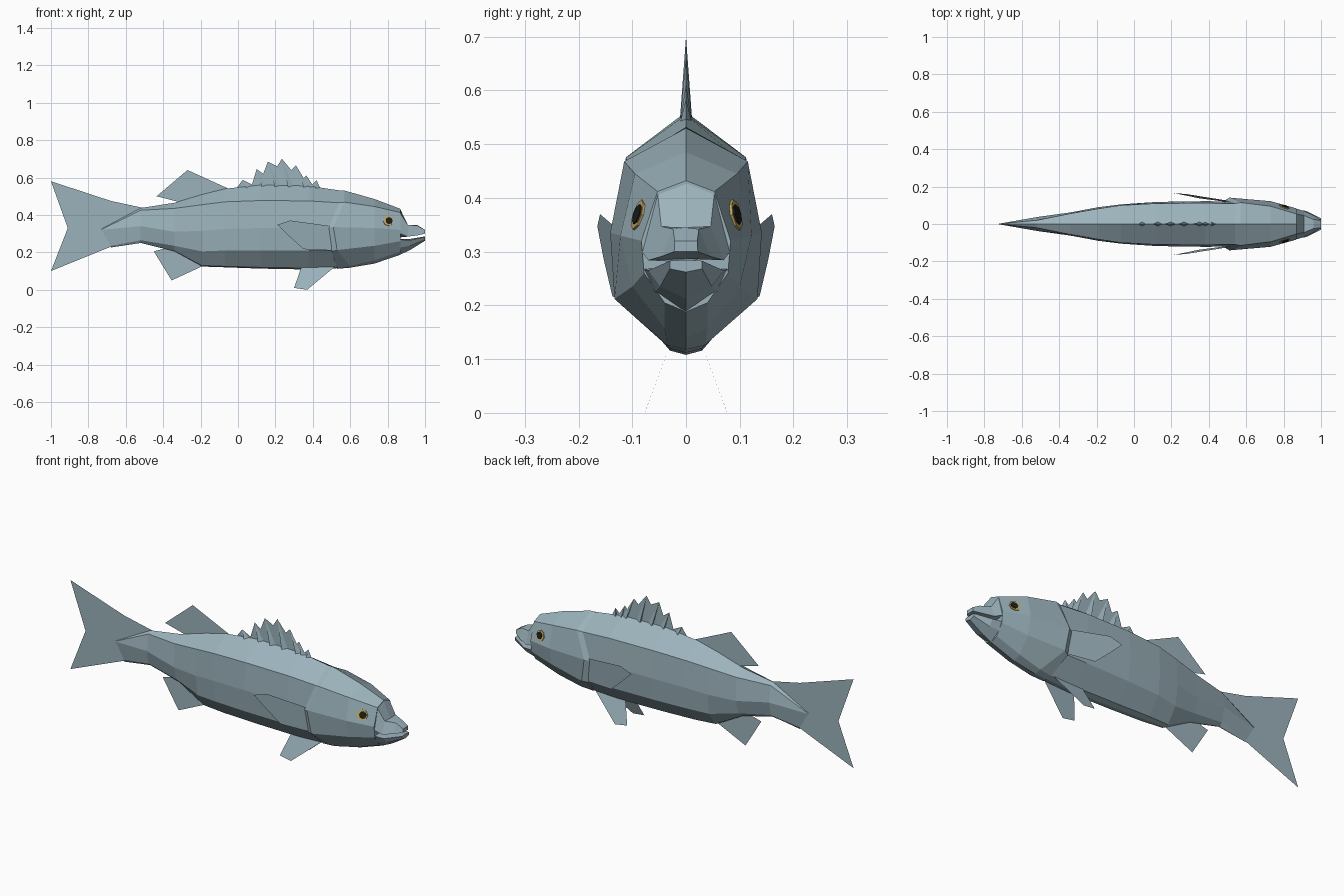
import bpy, bmesh
from mathutils import Vector
from mathutils.bvhtree import BVHTree

if "Cube" in bpy.data.objects:
    bpy.data.objects.remove(bpy.data.objects["Cube"])


def material(name, rgb):
    m = bpy.data.materials.new(name)
    m.diffuse_color = (*rgb, 1)
    m.use_nodes = True
    m.node_tree.nodes["Principled BSDF"].inputs["Base Color"].default_value = m.diffuse_color
    return m


SCALE = material("blue grey scales", (0.33, 0.45, 0.50))
GOLD = material("gold iris", (0.55, 0.41, 0.13))
BLACK = material("black pupil", (0.012, 0.012, 0.012))


def finish(name, bm, mat):
    bmesh.ops.remove_doubles(bm, verts=bm.verts, dist=0.0005)
    bmesh.ops.recalc_face_normals(bm, faces=bm.faces)
    me = bpy.data.meshes.new(name)
    bm.to_mesh(me)
    bm.free()
    me.materials.append(mat)
    ob = bpy.data.objects.new(name, me)
    bpy.context.collection.objects.link(ob)
    return ob


def loft(name, halves, mat=SCALE):
    """Skin half rings (top centre to bottom centre), mirrored in y."""
    bm = bmesh.new()
    rings = []
    for half in halves:
        full = list(half) + [(x, -y, z) for x, y, z in half[-2:0:-1]]
        rings.append([bm.verts.new(p) for p in full])
    n = len(rings[0])
    for a, b in zip(rings, rings[1:]):
        for i in range(n):
            j = (i + 1) % n
            bm.faces.new((a[i], a[j], b[j], b[i]))
    bm.faces.new(rings[0])
    bm.faces.new(rings[-1][::-1])
    return finish(name, bm, mat)


def section(x, *yz):
    return [(x, y, z) for y, z in yz]


def sheet(name, pts, mat=SCALE):
    bm = bmesh.new()
    bm.faces.new([bm.verts.new(p) for p in pts])
    return finish(name, bm, mat)


def flat_fin(name, xz):
    return sheet(name, [(x, 0, z) for x, z in xz])


# Body: tail tip to gills
tail_tip = [(-.73, 0, .325), (-.73, 0, .322), (-.73, 0, .32),
            (-.68, 0, .235), (-.68, 0, .23), (-.68, 0, .226)]
loft("body", [
    tail_tip,
    section(-.52, (0, .437), (.02, .425), (.037, .34), (.018, .265), (.006, .252), (0, .25)),
    section(-.34, (0, .465), (.056, .435), (.062, .31), (.04, .235), (.012, .21), (0, .206)),
    section(-.19, (0, .51), (.082, .455), (.09, .315), (.075, .205), (.02, .13), (0, .124)),
    section(-.07, (0, .54), (.1, .47), (.105, .325), (.095, .21), (.028, .125), (0, .12)),
    section(.12, (0, .56), (.11, .477), (.118, .33), (.105, .21), (.03, .12), (0, .113)),
    section(.38, (0, .555), (.112, .475), (.122, .33), (.11, .21), (.03, .116), (0, .108)),
    section(.57, (0, .527), (.108, .463), (.12, .33), (.11, .21), (.03, .125), (0, .117)),
])

# Head with a raised gill cover at its rear edge
gill_back = [(.54, 0, .532), (.54, .109, .465), (.485, .126, .33),
             (.50, .115, .205), (.53, .03, .12), (.53, 0, .112)]
gill_rim = [(.57, 0, .53), (.57, .115, .468), (.51, .141, .335),
            (.53, .133, .212), (.60, .035, .126), (.60, 0, .118)]
head = loft("head", [
    gill_back, gill_rim,
    section(.73, (0, .485), (.095, .445), (.122, .33), (.1, .235), (.04, .157), (0, .14)),
    section(.87, (0, .432), (.053, .412), (.083, .32), (.078, .26), (.04, .205), (0, .188)),
])

# Snout with upper lip, and lower jaw
loft("snout", [
    section(.868, (0, .43), (.053, .41), (.082, .3), (0, .28)),
    section(.908, (0, .345), (.046, .347), (.07, .284), (0, .287)),
    section(.96, (0, .345), (.024, .342), (.046, .291), (0, .295)),
    section(1, (0, .32), (.021, .32), (.022, .3), (0, .3)),
])
loft("lower_jaw", [
    section(.86, (0, .27), (.079, .268), (.058, .225), (0, .185)),
    section(.92, (0, .272), (.07, .265), (.048, .235), (0, .212)),
    section(1, (0, .285), (.03, .283), (.03, .268), (0, .262)),
])

# Eyes: thin plates laid on the head surface
bvh = BVHTree.FromObject(head, bpy.context.evaluated_depsgraph_get())
for s, side in ((-1, "right"), (1, "left")):
    for part, x, r, lift, mat in (("iris", .803, .029, .004, GOLD),
                                  ("pupil", .807, .019, .007, BLACK)):
        hit, nor, _, _ = bvh.ray_cast(Vector((x, s, .368)), Vector((0, -s, 0)))
        bm = bmesh.new()
        bmesh.ops.create_cone(bm, cap_ends=True, segments=8, radius1=r,
                              radius2=r, depth=.005)
        ob = finish(f"{side}_{part}", bm, mat)
        ob.rotation_euler = nor.to_track_quat('Z', 'Y').to_euler()
        ob.location = hit + nor * (lift - .0025)

# Fins on the centre line
flat_fin("tail_fin", [(-.5, .436), (-.68, .475), (-1, .58), (-.91, .33),
                      (-1, .1), (-.68, .23), (-.6, .3)])
flat_fin("rear_dorsal_fin", [(-.05, .54), (-.27, .64), (-.435, .5), (-.3, .465)])
flat_fin("anal_fin", [(-.34, .235), (-.45, .205), (-.355, .05), (-.17, .135)])

# Spiny dorsal fin: membrane and spines, (tip, base centre) pairs
spines = [((.025, .588), (.06, .545)), ((.1, .645), (.145, .55)),
          ((.16, .685), (.215, .55)), ((.235, .7), (.285, .55)),
          ((.31, .665), (.37, .545)), ((.365, .612), (.4, .54)),
          ((.42, .585), (.43, .54))]
edge = [(-.01, .54)]
for i, (tip, base) in enumerate(spines):
    edge.append(tip)
    if i < len(spines) - 1:
        nxt = spines[i + 1][0]
        edge.append((nxt[0] - .025, min(tip[1], nxt[1]) - .025))
edge += [(.44, .535), (.2, .54)]
flat_fin("spiny_fin_membrane", edge)
for i, (tip, base) in enumerate(spines):
    bm = bmesh.new()
    bx, bz = base
    ring = [bm.verts.new(p) for p in ((bx + .012, 0, bz), (bx - .018, .011, bz),
                                      (bx - .018, -.011, bz))]
    top = bm.verts.new((tip[0], 0, tip[1]))
    bm.faces.new(ring)
    for k in range(3):
        bm.faces.new((ring[k], ring[(k + 1) % 3], top))
    finish(f"dorsal_spine_{i + 1}", bm, SCALE)

# Paired fins
for s, side in ((-1, "right"), (1, "left")):
    sheet(f"{side}_pectoral_fin", [(x, s * y, z) for x, y, z in (
        (.21, .165, .347), (.28, .16, .37), (.5, .125, .34),
        (.5, .118, .21), (.35, .137, .217), (.275, .153, .285))])
    sheet(f"{side}_pelvic_fin", [(x, s * y, z) for x, y, z in (
        (.34, .03, .125), (.30, .073, .01), (.37, .077, 0), (.52, .03, .125))])
